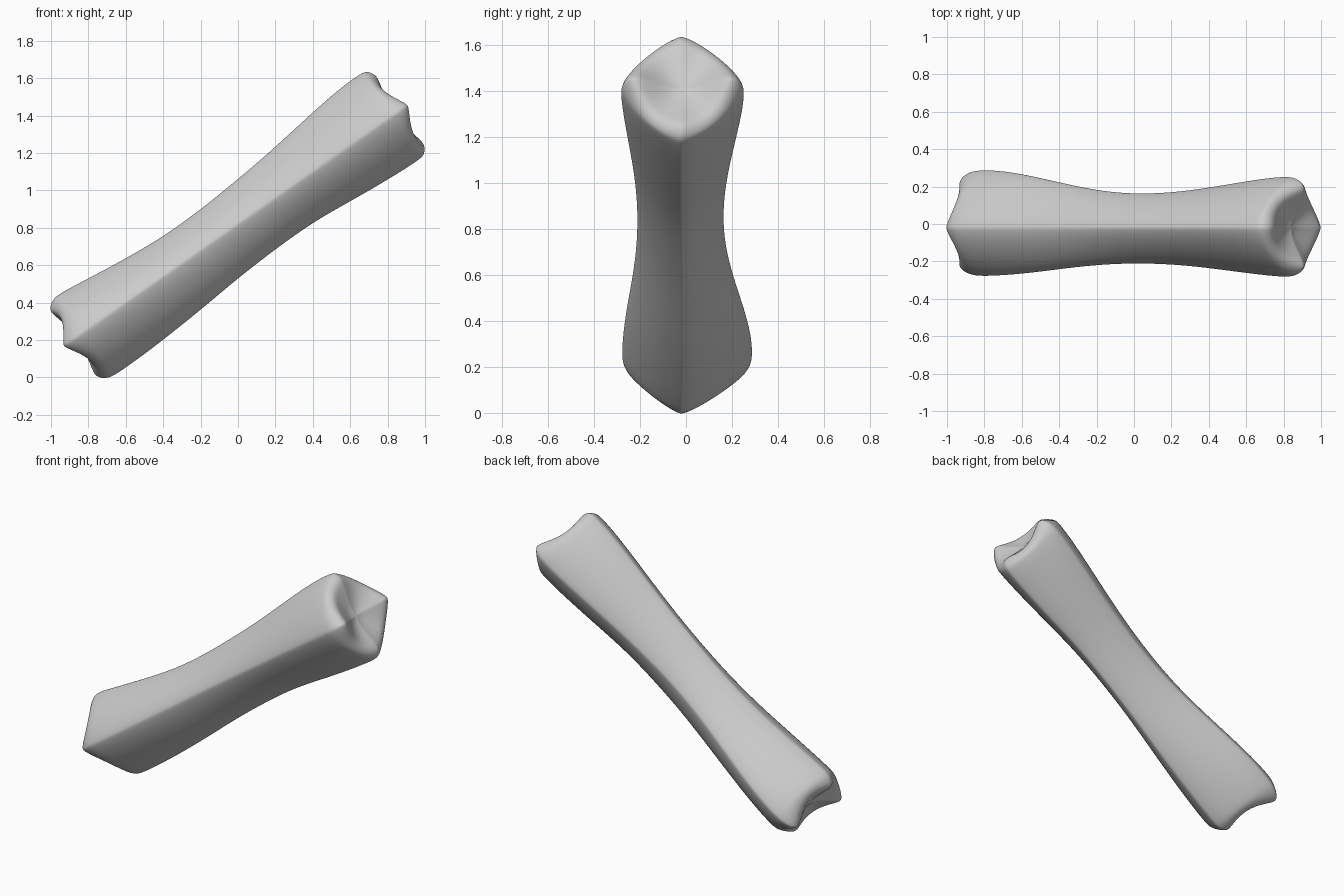
import bpy, bmesh, math
from mathutils import Vector

cube = bpy.data.objects.get("Cube")
if cube:
    bpy.data.objects.remove(cube, do_unlink=True)

grey = bpy.data.materials.new("plain grey")
grey.use_nodes = True
colour = (0.6, 0.6, 0.6, 1)
grey.diffuse_color = colour
grey.node_tree.nodes["Principled BSDF"].inputs["Base Color"].default_value = colour

# Shaft frame: tilted long axis and the direction square to it
TILT = math.radians(35)
AXIS = Vector((math.cos(TILT), 0, math.sin(TILT)))
UP = Vector((-math.sin(TILT), 0, math.cos(TILT)))
CENTRE = Vector((0, -0.02, 0.82))
SEGMENTS = 48

# Shaft sections: distance along axis, reach up, down, back, front
SECTIONS = [
    (-1.00, .245, .285, .31, .26),
    (-0.85, .225, .285, .305, .255),
    (-0.65, .20, .277, .275, .24),
    (-0.40, .175, .26, .225, .212),
    (-0.15, .177, .236, .188, .193),
    (0.10, .194, .225, .18, .19),
    (0.35, .217, .222, .197, .202),
    (0.60, .252, .25, .23, .228),
    (0.85, .283, .27, .265, .255),
    (1.00, .285, .275, .275, .265),
]


def ring(bm, section, scale, along):
    """Rounded diamond section; along(angle) gives its place on the axis."""
    _, up, down, back, front = section
    power = 2 / 1.38
    verts = []
    for i in range(SEGMENTS):
        a = 2 * math.pi * i / SEGMENTS
        c, s = math.cos(a), math.sin(a)
        y = math.copysign(abs(c) ** power, c) * (back if c > 0 else front)
        t = math.copysign(abs(s) ** power, s) * (up if s > 0 else down)
        p = CENTRE + AXIS * along(a) + UP * t * scale
        p.y += y * scale
        verts.append(bm.verts.new(p))
    return verts


def end_rings(bm, section, side_lobe, ridge_lobe, notch, hollow):
    """Four knuckle lobes curling over into a hollow end."""
    start = section[0]
    sign = math.copysign(1, start)

    def rim(a):
        lobe = side_lobe * math.cos(a) ** 2 + ridge_lobe * math.sin(a) ** 2
        return lobe - notch * math.sin(2 * a) ** 2

    rings = []
    for scale, rise in ((.97, .45), (.90, .8), (.80, 1), (.68, .95)):
        rings.append(ring(bm, section, scale,
                          lambda a: start + sign * (rim(a) - abs(start)) * rise))
    for scale, mix in ((.45, .5), (.2, .12)):
        rings.append(ring(bm, section, scale,
                          lambda a: sign * (hollow + (rim(a) - hollow) * mix)))
    return rings


# Shaft with a hollow knuckle at each end
bm = bmesh.new()
lower = end_rings(bm, SECTIONS[0], 1.14, 1.09, .045, 1.05)
shaft = [ring(bm, sec, 1, lambda a: sec[0]) for sec in SECTIONS]
upper = end_rings(bm, SECTIONS[-1], 1.11, 1.06, .035, 1.02)
rings = lower[::-1] + shaft + upper
for r0, r1 in zip(rings, rings[1:]):
    for i in range(SEGMENTS):
        j = (i + 1) % SEGMENTS
        bm.faces.new((r0[i], r0[j], r1[j], r1[i]))
for cap in (rings[0], rings[-1]):
    middle = bm.verts.new(sum((v.co for v in cap), Vector()) / SEGMENTS)
    for i in range(SEGMENTS):
        bm.faces.new((cap[i], cap[(i + 1) % SEGMENTS], middle))
bmesh.ops.recalc_face_normals(bm, faces=bm.faces)

mesh = bpy.data.meshes.new("bone_shaft")
bm.to_mesh(mesh)
bm.free()
mesh.materials.append(grey)
bone = bpy.data.objects.new("bone_shaft", mesh)
bpy.context.collection.objects.link(bone)
smooth = bone.modifiers.new("smooth_surface", "SUBSURF")
smooth.levels = smooth.render_levels = 2

bpy.context.view_layer.objects.active = bone
bone.select_set(True)
bpy.ops.object.shade_smooth()
